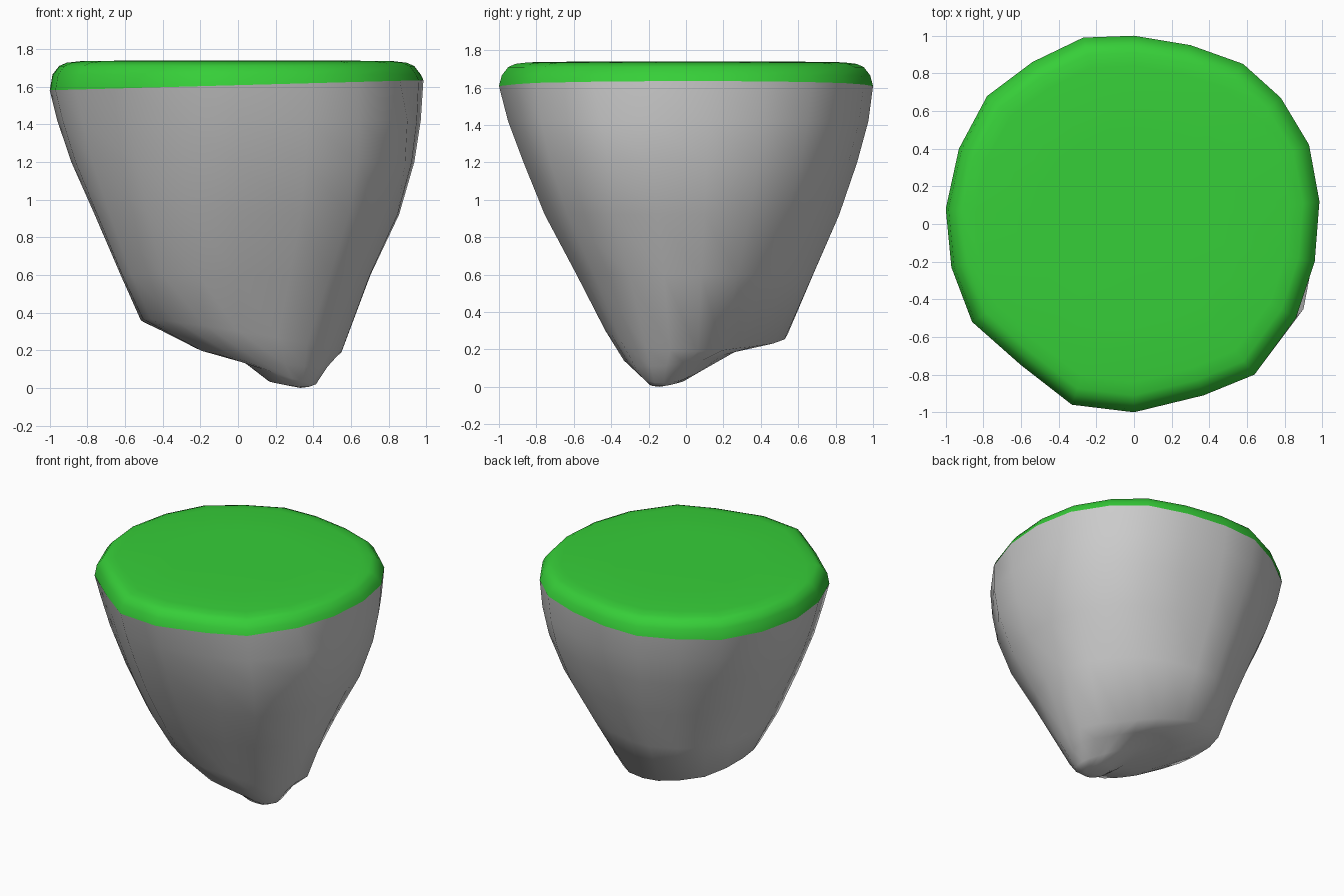
import bpy, bmesh, math

if "Cube" in bpy.data.objects:
    bpy.data.objects.remove(bpy.data.objects["Cube"])

# Plan outline of the island rim, counter-clockwise
OUTLINE = [(.985, .12), (.93, .42), (.78, .67), (.58, .85), (.3, .95), (0, 1),
           (-.27, .99), (-.54, .86), (-.78, .68), (-.93, .4), (-1, .08),
           (-.97, -.23), (-.86, -.52), (-.6, -.75), (-.33, -.96), (0, -1),
           (.37, -.91), (.64, -.8), (.86, -.5), (.96, -.2)]
TIP = (.33, -.14)


def ring(x0, x1, y0, y1, height, bulges=(0, 0, 0, 0)):
    """Outline stretched to the given extents, height is a function of x, y.
    bulges swell the four diagonals at 45, 135, 225 and 315 degrees."""
    pts = []
    for x, y in OUTLINE:
        angle = math.atan2(y, x)
        s = 1
        for k, amount in enumerate(bulges):
            s += amount * max(0, math.cos(angle - math.radians(45 + 90 * k))) ** 8
        px = s * x * (x1 if x > 0 else -x0)
        py = s * y * (y1 if y > 0 else -y0)
        pts.append((px, py, height(px, py)))
    return pts


def rim_height(x, y):
    return 1.608 + .027 * x


def loft(name, rings, end, color=None):
    bm = bmesh.new()
    loops = [[bm.verts.new(p) for p in r] for r in rings]
    n = len(OUTLINE)
    for a, b in zip(loops, loops[1:]):
        for i in range(n):
            j = (i + 1) % n
            bm.faces.new((a[i], a[j], b[j], b[i]))
    centre = bm.verts.new(end)
    for i in range(n):
        bm.faces.new((loops[-1][i], loops[-1][(i + 1) % n], centre))
    if end[2] < 1:
        bmesh.ops.reverse_faces(bm, faces=bm.faces[:])
    for f in bm.faces:
        f.smooth = True
    me = bpy.data.meshes.new(name)
    bm.to_mesh(me)
    bm.free()
    ob = bpy.data.objects.new(name, me)
    bpy.context.collection.objects.link(ob)
    if color:
        mat = bpy.data.materials.new(name)
        mat.diffuse_color = color
        mat.use_nodes = True
        mat.node_tree.nodes["Principled BSDF"].inputs["Base Color"].default_value = mat.diffuse_color
        me.materials.append(mat)
    return ob


# Grass cap: rounded rim rising to a flat top
grass = [ring(-1, 1, -1, 1, rim_height)]
for s, z in [(.985, 1.665), (.95, 1.71), (.91, 1.727), (.84, 1.735), (.5, 1.74)]:
    grass.append(ring(-s, s, -s, s, lambda x, y, z=z: z))
loft("grass_top", grass, (0, 0, 1.74), (.037, .62, .04, 1))

# Rock walls tapering down
rock = [ring(-1, 1, -1, 1, rim_height)]
for x0, x1, y0, y1, z, b in [
        (-.96, .985, -.95, .975, 1.42, (0, 0, 0, .02)),
        (-.885, .95, -.865, .915, 1.2, (0, 0, .02, .05)),
        (-.76, .87, -.75, .82, .92, (-.02, 0, .05, .06)),
        (-.62, .72, -.58, .68, .6, (-.06, .03, .08, .06))]:
    r = ring(x0, x1, y0, y1, lambda x, y, z=z: z, b)
    # bulge on the right front corner
    if 1.1 < z < 1.5:
        x, y, h = r[18]
        r[18] = (x + .04, y + .03, h)
    rock.append(r)

# Slanted lower edge, then the underside closing in on the off-centre tip
lower = ring(-.51, .575, -.43, .53, lambda x, y: .28 - .16 * x - .05 * y,
             (-.2, .1, .07, 0))
rock.append(lower)
for t, base, slope in [(.66, .13, .14), (.38, .045, .33), (.2, .01, .15)]:
    inner = []
    for x, y, z in lower:
        dx, dy = (x - TIP[0]) * t, (y - TIP[1]) * t
        inner.append((TIP[0] + dx, TIP[1] + dy, max(.005, base - slope * dx + .1 * dy)))
    rock.append(inner)
loft("rock_base", rock, (*TIP, 0))
